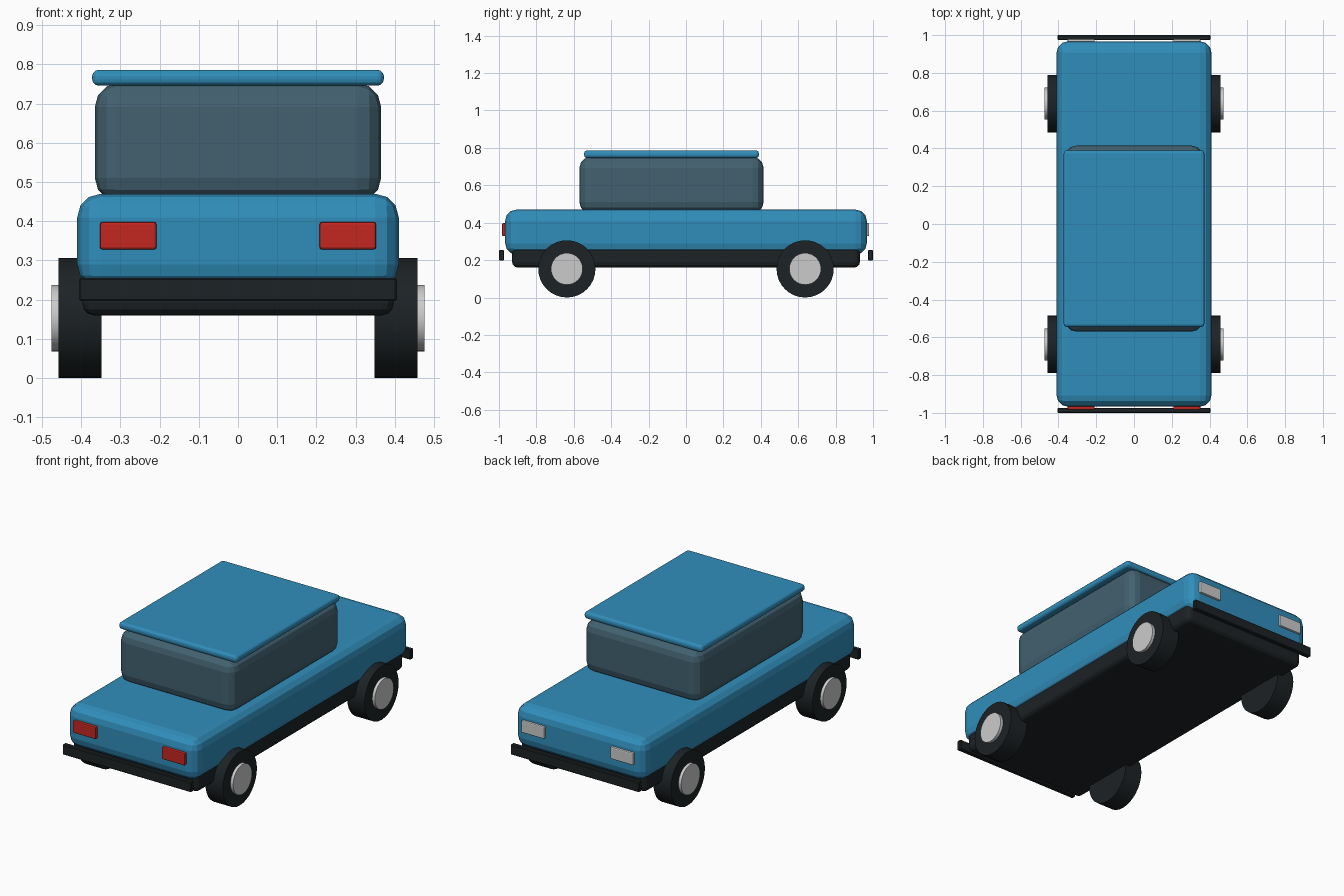
import bpy
import math

if "Cube" in bpy.data.objects:
    bpy.data.objects.remove(bpy.data.objects["Cube"])


def material(name, rgb):
    m = bpy.data.materials.new(name)
    m.diffuse_color = (*rgb, 1)
    m.use_nodes = True
    m.node_tree.nodes["Principled BSDF"].inputs["Base Color"].default_value = m.diffuse_color
    return m


BLUE = material("blue_paint", (0.03, 0.27, 0.50))
GLASS = material("dark_glass", (0.055, 0.12, 0.16))
BLACK = material("black_rubber", (0.012, 0.016, 0.018))
RED = material("red_lens", (0.55, 0.02, 0.015))
SILVER = material("silver", (0.55, 0.57, 0.57))


def box(name, lo, hi, mat, bevel=0.0, segments=3):
    """Rounded box spanning the corners lo and hi."""
    bpy.ops.mesh.primitive_cube_add(size=1)
    ob = bpy.context.object
    ob.name = name
    for v in ob.data.vertices:
        v.co = [(a + b) / 2 + c * (b - a) for a, b, c in zip(lo, hi, v.co)]
    ob.data.materials.append(mat)
    if bevel:
        mod = ob.modifiers.new("bevel", 'BEVEL')
        mod.width = bevel
        mod.segments = segments
    return ob


def disc(name, x0, x1, y, z, radius, mat):
    """Cylinder along x from x0 to x1."""
    bpy.ops.mesh.primitive_cylinder_add(
        vertices=32, radius=radius, depth=abs(x1 - x0),
        location=((x0 + x1) / 2, y, z), rotation=(0, math.pi / 2, 0))
    ob = bpy.context.object
    ob.name = name
    ob.data.materials.append(mat)
    bpy.ops.object.shade_smooth_by_angle(angle=math.radians(30))
    return ob


# Body shell, underbody, cabin and roof
box("body", (-0.41, -0.967, 0.23), (0.41, 0.967, 0.47), BLUE, 0.06)
box("underbody", (-0.397, -0.93, 0.16), (0.397, 0.93, 0.28), BLACK, 0.03)
box("cabin_windows", (-0.365, -0.57, 0.45), (0.365, 0.415, 0.752), GLASS, 0.06)
box("roof", (-0.372, -0.545, 0.746), (0.372, 0.39, 0.786), BLUE, 0.016)

# Bumpers and lights at both ends
for end, s, lens, reach in (("front", -1, RED, 0.983), ("back", 1, SILVER, 0.979)):
    y0, y1 = sorted((s * 0.973, s * 1.0))
    box(end + "_bumper", (-0.405, y0, 0.197), (0.405, y1, 0.255), BLACK, 0.004, 1)
    for side, t in (("left", -1), ("right", 1)):
        x0, x1 = sorted((t * 0.208, t * 0.352))
        y0, y1 = sorted((s * 0.953, s * reach))
        box(f"{end}_{side}_light", (x0, y0, 0.328), (x1, y1, 0.398), lens, 0.006, 2)

# Wheels with hubcaps
for end, y in (("front", -0.637), ("back", 0.637)):
    for side, t in (("left", -1), ("right", 1)):
        disc(f"{end}_{side}_tyre", t * 0.348, t * 0.458, y, 0.153, 0.153, BLACK)
        disc(f"{end}_{side}_hubcap", t * 0.43, t * 0.475, y, 0.153, 0.085, SILVER)
